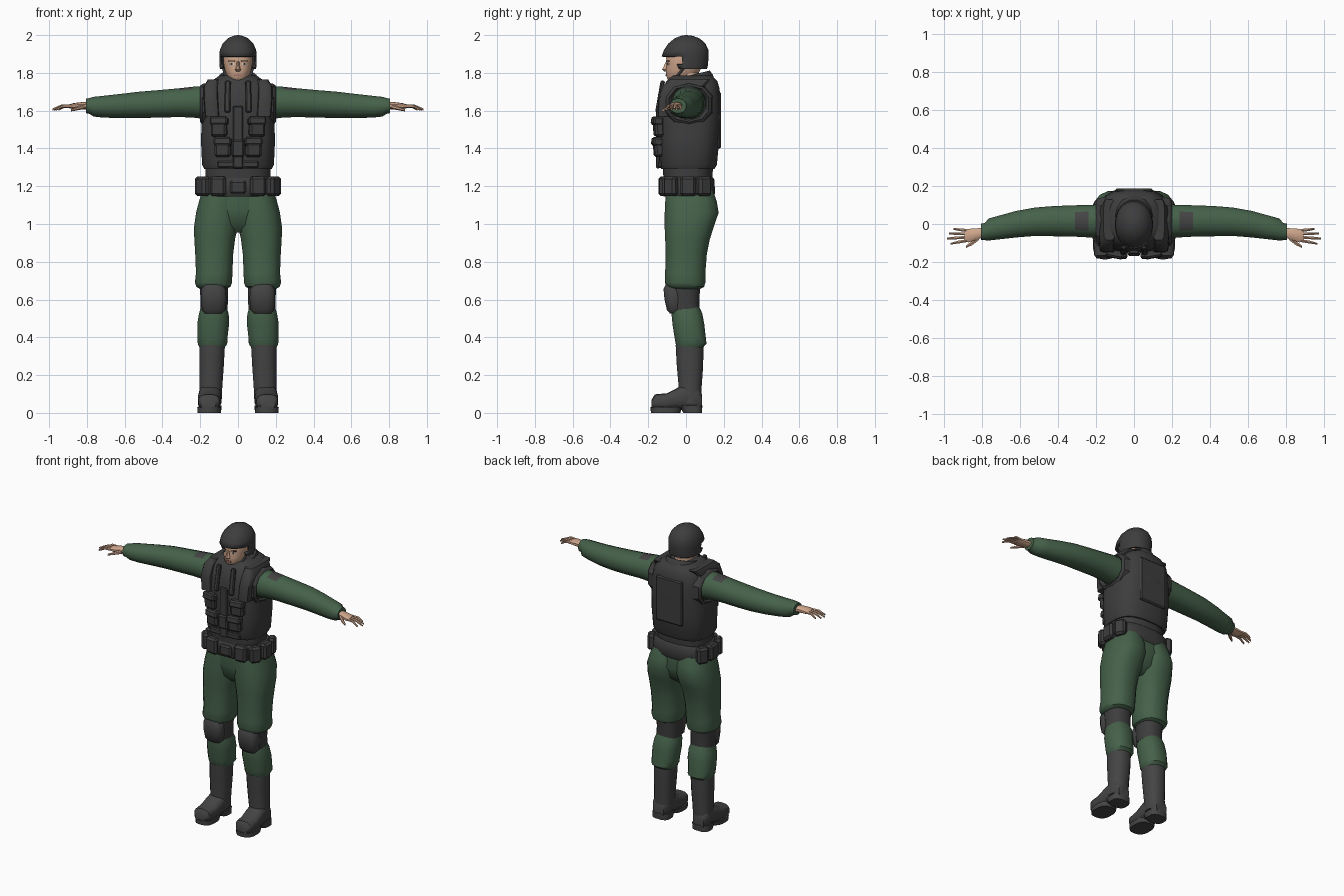
import bpy, bmesh, math
from mathutils import Vector, Matrix


def material(name, rgb):
    m = bpy.data.materials.new(name)
    m.diffuse_color = (*rgb, 1)
    return m


GREY = material("charcoal cloth", (0.047, 0.047, 0.048))
BOOT = material("boot grey", (0.058, 0.058, 0.058))
GREEN = material("uniform green", (0.060, 0.120, 0.068))
SKIN = material("skin", (0.62, 0.38, 0.26))
DARK = material("eye dark", (0.03, 0.02, 0.015))
WHITE = material("eye white", (0.7, 0.68, 0.64))
LIP = material("lips", (0.38, 0.17, 0.13))


def finish(name, bm, mat, mirror=False, angle=40):
    bmesh.ops.recalc_face_normals(bm, faces=bm.faces[:])
    me = bpy.data.meshes.new(name)
    bm.to_mesh(me)
    bm.free()
    ob = bpy.data.objects.new(name, me)
    bpy.context.collection.objects.link(ob)
    me.materials.append(mat)
    bpy.ops.object.select_all(action='DESELECT')
    ob.select_set(True)
    bpy.context.view_layer.objects.active = ob
    bpy.ops.object.shade_smooth_by_angle(angle=math.radians(angle))
    if mirror:
        ob.modifiers.new("mirror", 'MIRROR').use_mirror_merge = False
    return ob


def loft(name, axis, rings, mat, n=16, p=2.5, mirror=False, caps=True, tilt=0, angle=40):
    """Skin super-ellipse rings: (position on axis, min a, max a, min b, max b)."""
    bm = bmesh.new()
    loops = []
    for pos, a0, a1, b0, b1 in rings:
        loop = []
        for i in range(n):
            t = 2 * math.pi * (i + 0.5) / n
            c, s = math.cos(t), math.sin(t)
            a = (a0 + a1) / 2 + (a1 - a0) / 2 * math.copysign(abs(c) ** (2 / p), c)
            b = (b0 + b1) / 2 + (b1 - b0) / 2 * math.copysign(abs(s) ** (2 / p), s)
            co = {'x': (pos, a, b), 'y': (a, pos, b), 'z': (a, b, pos + tilt * b)}[axis]
            loop.append(bm.verts.new(co))
        loops.append(loop)
    for l0, l1 in zip(loops, loops[1:]):
        for i in range(n):
            j = (i + 1) % n
            bm.faces.new((l0[i], l0[j], l1[j], l1[i]))
    if caps:
        bm.faces.new(loops[0])
        bm.faces.new(loops[-1])
    return finish(name, bm, mat, mirror, angle)


def box(name, centre, size, mat, yaw=0, pitch=0, bevel=0.01, mirror=False):
    bm = bmesh.new()
    bmesh.ops.create_cube(bm, size=1)
    bmesh.ops.scale(bm, vec=size, verts=bm.verts)
    if bevel:
        bmesh.ops.bevel(bm, geom=bm.edges[:], offset=bevel, segments=1, affect='EDGES')
    m = (Matrix.Translation(centre) @ Matrix.Rotation(math.radians(yaw), 4, 'Z')
         @ Matrix.Rotation(math.radians(pitch), 4, 'X'))
    bm.transform(m)
    return finish(name, bm, mat, mirror, 30)


def sym(z, x, y0, y1):
    return (z, -x, x, y0, y1)


# Head, neck and face
loft("head", 'z', [sym(1.752, .028, -.085, -.02), sym(1.765, .046, -.098, .03),
                   sym(1.785, .060, -.106, .06), sym(1.82, .072, -.107, .08),
                   sym(1.85, .077, -.103, .09), sym(1.88, .079, -.107, .095),
                   sym(1.93, .07, -.09, .085)], SKIN, p=2.3)
loft("neck", 'z', [sym(1.68, .065, -.05, .09), sym(1.80, .06, -.045, .08)], SKIN, p=2)
loft("nose", 'z', [sym(1.808, .012, -.116, -.09), sym(1.817, .017, -.128, -.09),
                   sym(1.828, .011, -.122, -.09), sym(1.862, .007, -.106, -.09)], SKIN, n=8, p=2)
box("eye", (.033, -.0945, 1.847), (.026, .008, .010), WHITE, yaw=16, bevel=0, mirror=True)
box("pupil", (.033, -.096, 1.847), (.011, .008, .010), DARK, yaw=16, bevel=0, mirror=True)
box("eyebrow", (.034, -.097, 1.863), (.036, .008, .007), DARK, yaw=16, bevel=0, mirror=True)
box("mouth", (0, -.1055, 1.788), (.040, .006, .009), LIP, bevel=0)

# Helmet shell with the face opening cut out
helmet = loft("helmet", 'z', [sym(1.82, .096, -.10, .112), sym(1.845, .100, -.12, .118),
                              sym(1.888, .100, -.130, .120), sym(1.92, .097, -.118, .120),
                              sym(1.955, .082, -.095, .104), sym(1.982, .056, -.062, .074),
                              sym(1.996, .026, -.028, .036), sym(2.0, .004, -.002, .006)],
              GREY, n=24, p=2.1, angle=50)
bm = bmesh.new()
bm.from_mesh(helmet.data)
gone = [f for f in bm.faces if len(f.verts) > 4 and f.calc_center_median().z < 1.85
        or f.calc_center_median().z < 1.888 and f.calc_center_median().y < -.035]
bmesh.ops.delete(bm, geom=gone, context='FACES')
bm.to_mesh(helmet.data)
bm.free()
shell = helmet.modifiers.new("thickness", 'SOLIDIFY')
shell.thickness, shell.offset = 0.014, -1

# Chin strap
half = [(.082, -.005, 1.835), (.066, -.045, 1.785), (.038, -.084, 1.754)]
path = half + [(0, -.094, 1.749)] + [(-x, y, z) for x, y, z in reversed(half)]
cu = bpy.data.curves.new("chin_strap", 'CURVE')
cu.dimensions, cu.bevel_depth, cu.bevel_resolution = '3D', 0.007, 1
sp = cu.splines.new('POLY')
sp.points.add(len(path) - 1)
for pt, co in zip(sp.points, path):
    pt.co = (*co, 1)
cu.materials.append(GREY)
bpy.context.collection.objects.link(bpy.data.objects.new("chin_strap", cu))

# Vest body, collar and shoulder straps
loft("vest", 'z', [sym(1.29, .180, -.132, .152), sym(1.315, .192, -.142, .165),
                   sym(1.45, .198, -.146, .178), sym(1.56, .192, -.150, .188),
                   sym(1.66, .185, -.142, .186), sym(1.72, .172, -.125, .178),
                   sym(1.755, .145, -.105, .168), sym(1.785, .10, -.075, .14)], GREY, n=20, p=2.8)
loft("collar", 'z', [sym(1.70, .135, -.125, .160), sym(1.755, .110, -.108, .145),
                     sym(1.782, .098, -.100, .128), sym(1.778, .082, -.086, .112),
                     sym(1.73, .072, -.07, .10)], GREY, n=16, p=2.1, caps=False, tilt=.24)
loft("shoulder_strap", 'z', [(1.57, .10, .175, -.150, -.09), (1.66, .105, .182, -.148, -.06),
                             (1.73, .105, .182, -.125, .10), (1.765, .10, .160, -.085, .13)],
     GREY, n=12, p=5, mirror=True)
# Armhole rims
loft("armhole_rim", 'x', [(.15, -.120, .150, 1.515, 1.750), (.188, -.110, .140, 1.525, 1.742),
                          (.200, -.095, .125, 1.540, 1.732), (.185, -.080, .110, 1.555, 1.72)],
     GREY, n=10, p=2.3, mirror=True, caps=False, angle=25)
# Lapels forming a V, with the front closure below
box("lapel", (.055, -.137, 1.675), (.030, .022, .17), GREY, yaw=6, pitch=-10, bevel=.006, mirror=True)
box("front_closure", (0, -.148, 1.46), (.055, .022, .33), GREY, bevel=.006)
box("closure_buckle", (0, -.158, 1.40), (.065, .022, .09), GREY, bevel=.008)
box("hem_strap", (0, -.138, 1.315), (.22, .022, .035), GREY, bevel=.006)
box("back_panel", (0, .176, 1.55), (.20, .02, .30), GREY, bevel=.008)

# Chest pouches with flaps, two rows per side
for row, x, z, yaw, h in (("upper", .100, 1.515, 10, .105), ("lower", .080, 1.405, 8, .10)):
    box(row + "_pouch", (x, -.145, z), (.085, .05, h), GREY, yaw, 4, .012, True)
    box(row + "_pouch_flap", (x, -.152, z + .03), (.094, .054, .045), GREY, yaw, -8, .009, True)

# Waist and belt with pouches
loft("waist", 'z', [sym(1.22, .175, -.12, .14), sym(1.30, .175, -.125, .145)], GREY, p=2.6)
loft("belt", 'z', [sym(1.145, .195, -.118, .145), sym(1.16, .205, -.128, .155),
                   sym(1.235, .200, -.126, .152), sym(1.25, .188, -.115, .14)], GREY, n=20, p=2.7)
box("belt_buckle", (0, -.128, 1.195), (.085, .026, .07), GREY)
for name, x, y, w, yaw in (("front", .105, -.118, .085, 6), ("corner", .185, -.08, .075, 55),
                           ("side", .203, .01, .085, 90), ("rear", .188, .095, .075, 120)):
    box(name + "_belt_pouch", (x, y, 1.20), (w, .05, .105), GREY, yaw, 0, .013, True)

# Sleeves, with a grey patch on top of each shoulder
arm = loft("sleeve", 'x', [(.14, -.075, .105, 1.55, 1.735), (.24, -.072, .102, 1.562, 1.728),
                           (.31, -.068, .100, 1.565, 1.720), (.42, -.066, .096, 1.562, 1.710),
                           (.52, -.064, .088, 1.560, 1.702), (.62, -.072, .070, 1.560, 1.690),
                           (.71, -.082, .045, 1.562, 1.680), (.765, -.088, .030, 1.568, 1.674),
                           (.785, -.086, .006, 1.582, 1.668), (.805, -.085, .002, 1.586, 1.664)],
           GREEN, n=16, p=2.1, mirror=True)
arm.data.materials.append(BOOT)
for f in arm.data.polygons:
    if .24 < f.center.x < .31 and f.normal.z > .85:
        f.material_index = 1

# Hands: palm, four fingers and thumb
loft("palm", 'x', [(.79, -.070, -.018, 1.605, 1.645), (.83, -.085, -.022, 1.607, 1.645),
                   (.87, -.098, -.024, 1.608, 1.640), (.892, -.094, -.028, 1.612, 1.634)],
     SKIN, n=10, p=2.4, mirror=True)
for name, y0, x1, y1 in (("little", -.034, .950, -.026), ("ring", -.052, .974, -.050),
                         ("middle", -.070, .983, -.076), ("index", -.087, .965, -.104)):
    xm, ym, w = (.885 + x1) / 2, (y0 + y1) / 2, .0085
    loft(name + "_finger", 'x', [(.875, y0 - w, y0 + w, 1.614, 1.634),
                                 (xm, ym - w, ym + w, 1.616, 1.633),
                                 (x1, y1 - .005, y1 + .005, 1.600, 1.611)],
         SKIN, n=6, p=2, mirror=True)
loft("thumb", 'x', [(.815, -.085, -.060, 1.608, 1.634), (.85, -.112, -.086, 1.602, 1.622),
                    (.885, -.128, -.114, 1.596, 1.609)], SKIN, n=6, p=2, mirror=True)

# Trousers
loft("trouser_seat", 'z', [sym(1.18, .17, -.108, .14), sym(1.08, .17, -.110, .155),
                           sym(1.0, .13, -.095, .125), sym(.955, .05, -.05, .07)], GREEN, p=2.5)
loft("trouser_leg", 'z', [(1.18, -.01, .190, -.108, .145), (1.12, -.01, .208, -.112, .165),
                          (1.06, -.008, .224, -.115, .175), (.98, .0, .235, -.115, .148),
                          (.92, .014, .233, -.112, .128), (.84, .024, .228, -.110, .112),
                          (.74, .028, .224, -.112, .104), (.69, .030, .230, -.114, .104),
                          (.668, .038, .222, -.105, .098), (.655, .062, .200, -.08, .075)],
     GREEN, p=2.4, mirror=True)
loft("trouser_shin", 'z', [(.565, .062, .195, -.075, .070), (.525, .048, .208, -.078, .088),
                           (.47, .046, .217, -.073, .098), (.40, .054, .216, -.062, .106),
                           (.365, .056, .214, -.056, .110), (.345, .070, .204, -.048, .09)],
     GREEN, p=2.4, mirror=True)

# Knee pads and their bands
loft("knee_band", 'z', [(.675, .050, .205, -.092, .078), (.61, .052, .200, -.088, .072),
                        (.545, .054, .200, -.080, .072)], GREY, p=2.4, mirror=True)
loft("knee_pad", 'z', [(.525, .085, .175, -.085, -.03), (.545, .066, .192, -.102, -.02),
                       (.60, .060, .197, -.115, -.015), (.655, .062, .196, -.120, -.015),
                       (.682, .085, .180, -.108, -.03)], BOOT, n=12, p=3, mirror=True)

# Boots: shaft, foot, sole and heel
loft("boot_shaft", 'z', [(.36, .068, .206, -.056, .094), (.25, .074, .206, -.050, .092),
                         (.14, .082, .205, -.040, .084), (.05, .086, .208, -.04, .084)],
     BOOT, p=2.3, mirror=True)
loft("boot_foot", 'y', [(-.182, .118, .196, .022, .070), (-.165, .098, .210, .018, .098),
                        (-.10, .090, .214, .016, .104), (-.05, .088, .212, .016, .130),
                        (.0, .088, .208, .016, .155), (.06, .092, .204, .016, .14),
                        (.084, .110, .190, .018, .10)], BOOT, n=14, p=2.8, mirror=True)
loft("boot_sole", 'z', [(0, .090, .216, -.186, -.03), (.03, .088, .217, -.188, -.02)],
     BOOT, n=14, p=2.6, mirror=True)
loft("boot_heel", 'z', [(0, .088, .210, -.015, .086), (.04, .086, .210, -.04, .088)],
     BOOT, n=12, p=3, mirror=True)
